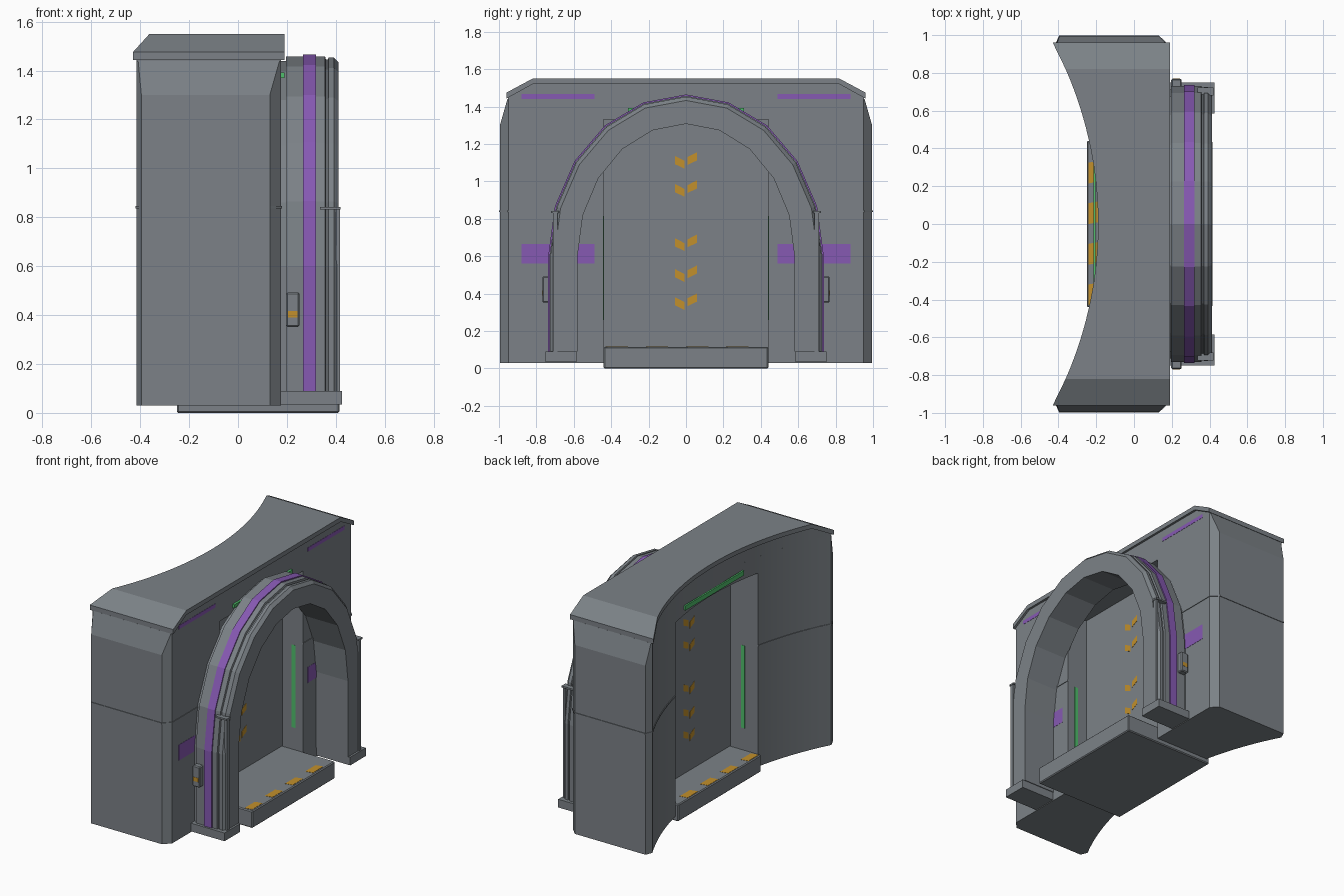
import bpy, bmesh, math
from mathutils import Vector

cube = bpy.data.objects.get("Cube")
if cube:
    bpy.data.objects.remove(cube, do_unlink=True)


def material(name, rgb):
    m = bpy.data.materials.new(name)
    m.use_nodes = True
    m.diffuse_color = (*rgb, 1)
    m.node_tree.nodes["Principled BSDF"].inputs["Base Color"].default_value = (*rgb, 1)
    return m


GREY = material("steel grey", (0.2, 0.222, 0.242))
PURPLE = material("purple", (0.24, 0.1, 0.45))
ORANGE = material("amber", (0.54, 0.28, 0.025))
GREEN = material("signal green", (0.08, 0.52, 0.15))


def finish(bm, name, mat):
    bmesh.ops.recalc_face_normals(bm, faces=bm.faces)
    mesh = bpy.data.meshes.new(name)
    bm.to_mesh(mesh)
    bm.free()
    mesh.materials.append(mat)
    ob = bpy.data.objects.new(name, mesh)
    bpy.context.collection.objects.link(ob)
    return ob


def loft(name, rings, mat):
    """Skin a stack of matching closed rings and cap both ends."""
    bm = bmesh.new()
    rows = [[bm.verts.new(p) for p in ring] for ring in rings]
    n = len(rows[0])
    for a, b in zip(rows, rows[1:]):
        for i in range(n):
            j = (i + 1) % n
            bm.faces.new((a[i], a[j], b[j], b[i]))
    bm.faces.new(rows[0])
    bm.faces.new(rows[-1])
    return finish(bm, name, mat)


def box(name, xs, ys, zs, mat, bevel=0):
    bm = bmesh.new()
    bmesh.ops.create_cube(bm, size=1)
    for v in bm.verts:
        v.co = Vector([r[0] if c < 0 else r[1] for c, r in zip(v.co, (xs, ys, zs))])
    if bevel:
        bmesh.ops.bevel(bm, geom=bm.edges[:], offset=bevel, segments=1, affect='EDGES')
    return finish(bm, name, mat)


def mirrored_box(name, xs, ys, zs, mat, bevel=0):
    for side, s in (("front", -1), ("back", 1)):
        box(f"{side}_{name}", xs, sorted(s * y for y in ys), zs, mat, bevel)


def smooth(ob, degrees):
    bpy.ops.object.select_all(action='DESELECT')
    ob.select_set(True)
    bpy.context.view_layer.objects.active = ob
    bpy.ops.object.shade_smooth_by_angle(angle=math.radians(degrees))


def cut_opening(ob):
    cutter = box("cutter", (-1, 1), (-0.44, 0.44), (-1, 1.33), GREY)
    cutter.hide_render = True
    mod = ob.modifiers.new("opening", 'BOOLEAN')
    mod.operation = 'DIFFERENCE'
    mod.solver = 'EXACT'
    mod.object = cutter
    bpy.context.view_layer.objects.active = ob
    bpy.ops.object.modifier_apply(modifier=mod.name)
    bpy.data.objects.remove(cutter, do_unlink=True)


def hollow(y, middle):
    """Back surface of the wall: a shallow circular hollow."""
    radius = 2.04
    return middle - (radius - math.sqrt(radius * radius - y * y))


# Wall with hollow back, chamfered ends and tapered shoulders
STEPS = 32
FRONT = 0.175


def wall_ring(z, grow=0.0, taper=0.0):
    end = 0.995 - taper + grow
    ys = [-0.95 + 1.9 * i / STEPS for i in range(STEPS + 1)]
    pts = [(hollow(y, -0.18) - grow, y, z) for y in ys]
    front, mid = FRONT + grow, 0.13 + taper
    pts += [(-0.395 - taper / 3, end, z), (mid, end, z), (front, 0.95 + grow, z),
            (front, -0.95 - grow, z), (mid, -end, z), (-0.395 - taper / 3, -end, z)]
    return pts


wall = loft("wall", [wall_ring(0.03), wall_ring(1.3), wall_ring(1.44, taper=0.04)], GREY)
seam = loft("wall_seam", [wall_ring(0.836, 0.004), wall_ring(0.846, 0.004)], GREY)
for part in (wall, seam):
    cut_opening(part)
    smooth(part, 8)


# Wall top and its thin overhanging cap, both sloping down at the ends
def sloped_slab(name, half, middle, front, bottom, top):
    """bottom and top each give a height at the ends and along the middle."""
    ys = [-half] + [-0.82 + 1.64 * i / STEPS for i in range(STEPS + 1)] + [half]
    rings = []
    for y in ys:
        k = abs(y) < 0.83
        back = hollow(y, middle)
        rings.append([(back, y, bottom[k]), (front, y, bottom[k]),
                      (front, y, top[k]), (back, y, top[k])])
    smooth(loft(name, rings, GREY), 8)


sloped_slab("wall_top", 0.952, -0.18, FRONT, (1.44, 1.44), (1.45, 1.53))
sloped_slab("cap", 0.96, -0.19, 0.19, (1.443, 1.52), (1.475, 1.55))

# Threshold slab and door
box("threshold", (-0.25, 0.415), (-0.44, 0.44), (0, 0.115), GREY, 0.006)
box("door", (-0.022, 0.022), (-0.44, 0.44), (0.11, 1.33), GREY)


# Arch rings
def arch(name, sections, inner, mat, bottom=0.09):
    """Each section is an x position and an outer half width."""
    def line(a):
        pts = [(a, bottom)]
        for i in range(11):
            t = math.pi * i / 10
            pts.append((a * math.cos(t), 0.6 + (a + 0.128) * math.sin(t)))
        return pts + [(-a, bottom)]
    rings = [[(x, y, z) for y, z in line(a) + line(inner)[::-1]] for x, a in sections]
    return loft(name, rings, mat)


arch("arch_collar", [(0.17, 0.712), (0.2, 0.712)], 0.58, GREY)
arch("arch_body", [(0.197, 0.73), (0.356, 0.73), (0.359, 0.718), (0.368, 0.718),
                   (0.371, 0.725), (0.392, 0.725), (0.412, 0.705)], 0.58, GREY)
arch("arch_band", [(0.265, 0.737), (0.32, 0.737)], 0.7, PURPLE)

# Arch feet, leg covers and control boxes
mirrored_box("arch_foot", (0.175, 0.425), (0.585, 0.75), (0.035, 0.09), GREY)
mirrored_box("leg_cover", (0.4, 0.417), (0.688, 0.712), (0.09, 0.835), GREY)
mirrored_box("leg_clip", (0.335, 0.42), (0.68, 0.722), (0.832, 0.843), GREY)
mirrored_box("control_box", (0.197, 0.252), (0.71, 0.768), (0.352, 0.492), GREY, 0.006)
mirrored_box("control_light", (0.205, 0.243), (0.762, 0.7695), (0.39, 0.417), ORANGE)

# Painted panels on the wall
mirrored_box("wall_panel", (0.172, FRONT + 0.0015), (0.49, 0.88), (0.56, 0.665), PURPLE)
mirrored_box("wall_stripe", (0.172, FRONT + 0.0015), (0.49, 0.88), (1.441, 1.467), PURPLE)

# Green lights over the opening and on its jambs
box("lintel_light_right", (0.17, 0.19), (-0.31, 0.31), (1.37, 1.393), GREEN)
box("lintel_light_left", (-0.215, -0.204), (-0.31, 0.31), (1.362, 1.393), GREEN)
for side, x in (("right", 0.105), ("left", -0.115)):
    mirrored_box(f"jamb_light_{side}", (x - 0.014, x + 0.014), (0.4385, 0.442),
                 (0.26, 0.815), GREEN)


# Amber floor dashes
def plate(name, corners, offset):
    loft(name, [corners, [tuple(Vector(c) + Vector(offset)) for c in corners]], ORANGE)


for side, x0, x1 in (("left", -0.24, -0.188), ("right", 0.35, 0.4)):
    for i in range(4):
        y = -0.37 + 0.215 * i
        plate(f"floor_dash_{side}_{i}",
              [(x0, y - 0.06, 0.113), (x1, y - 0.05, 0.113),
               (x1, y + 0.06, 0.113), (x0, y + 0.05, 0.113)], (0, 0, 0.0035))

# Chevrons on both faces of the door
for i, z in enumerate((1.1, 0.95, 0.66, 0.495, 0.345)):
    for s in (-1, 1):
        zc = z + 0.01 + 0.01 * s
        inner, outer = 0.008 * s, 0.058 * s
        for side, x in (("right", 0.0205), ("left", -0.0235)):
            plate(f"chevron_{side}_{i}_{s}",
                  [(x, inner, zc - 0.032), (x, outer, zc - 0.008),
                   (x, outer, zc + 0.036), (x, inner, zc + 0.01)], (0.003, 0, 0))
